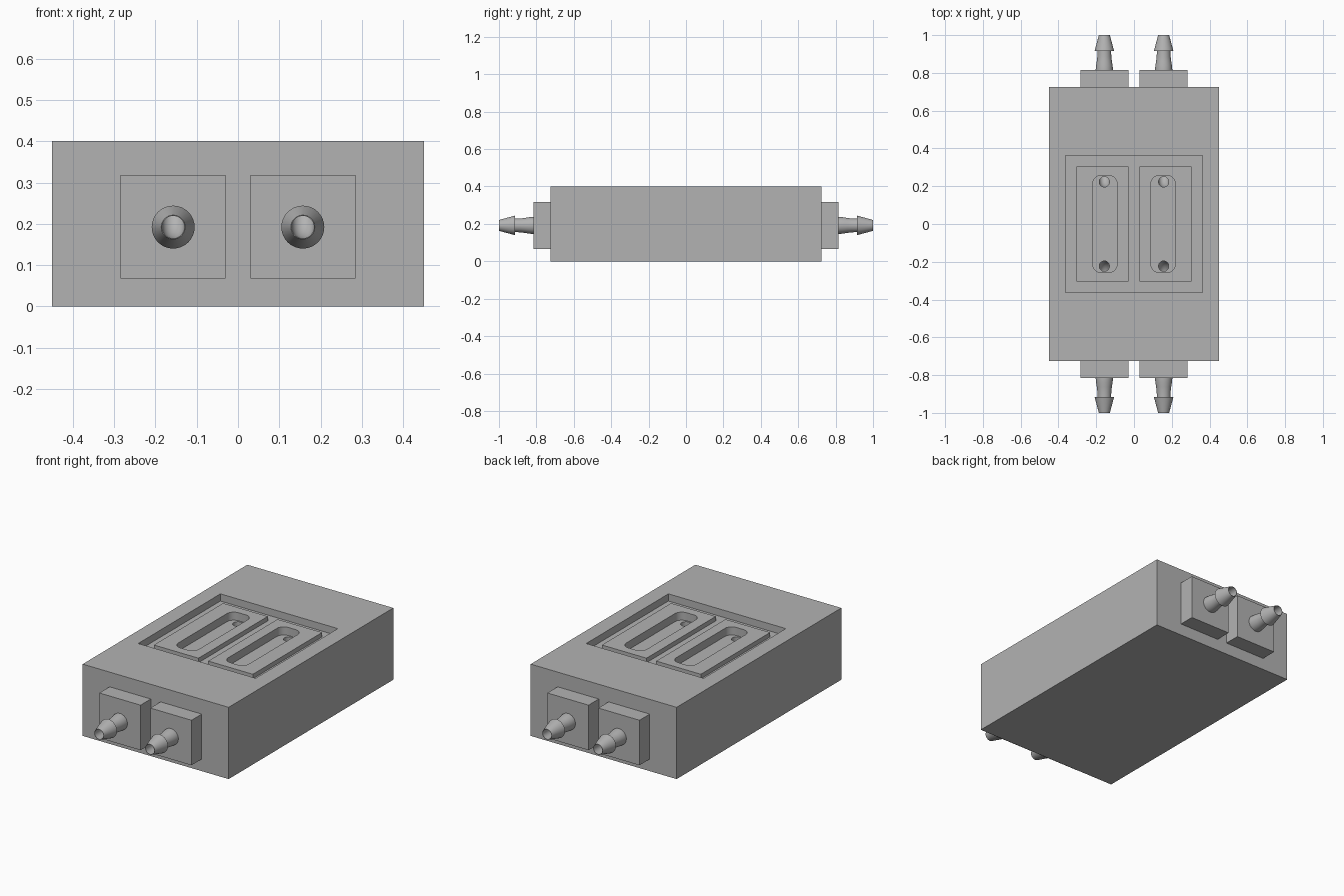
import bpy, bmesh, math
from mathutils import Matrix, Vector

if "Cube" in bpy.data.objects:
    bpy.data.objects.remove(bpy.data.objects["Cube"])

grey = bpy.data.materials.new("plain grey")
grey.use_nodes = True
grey.diffuse_color = (0.45, 0.45, 0.45, 1)
grey.node_tree.nodes["Principled BSDF"].inputs["Base Color"].default_value = grey.diffuse_color

AXIS_X, AXIS_Z = 0.157, 0.192   # fluid channel axis
BORE = 0.027
BODY_Y, PAD_Y, TIP_Y = 0.725, 0.815, 1.0
PORT_Y = 0.223                  # vertical port position in the slot
FLOOR, PLATE_TOP, SLOT_FLOOR, TOP = 0.36, 0.385, 0.34, 0.4


def make(name, bm):
    bmesh.ops.recalc_face_normals(bm, faces=bm.faces)
    me = bpy.data.meshes.new(name)
    bm.to_mesh(me)
    bm.free()
    me.materials.append(grey)
    ob = bpy.data.objects.new(name, me)
    bpy.context.collection.objects.link(ob)
    return ob


def box(name, x, y, z):
    bm = bmesh.new()
    bmesh.ops.create_cube(bm, size=1)
    for v in bm.verts:
        v.co = [lo + (c + 0.5) * (hi - lo) for c, (lo, hi) in zip(v.co, (x, y, z))]
    return make(name, bm)


def loft(name, rings):
    """Closed solid through equal-length point rings."""
    bm = bmesh.new()
    loops = [[bm.verts.new(p) for p in r] for r in rings]
    n = len(loops[0])
    for a, b in zip(loops, loops[1:]):
        for i in range(n):
            j = (i + 1) % n
            bm.faces.new((a[i], a[j], b[j], b[i]))
    bm.faces.new(loops[0])
    bm.faces.new(loops[-1])
    return make(name, bm)


def ring(centre, side, up, radius, n=32):
    return [centre + radius * (math.cos(t) * side + math.sin(t) * up)
            for t in (2 * math.pi * i / n for i in range(n))]


def rounded_slot(name, cx, hw, hl, r, z0, z1):
    pts = []
    for k, (sx, sy) in enumerate(((1, 1), (-1, 1), (-1, -1), (1, -1))):
        for i in range(9):
            t = (k + i / 8) * math.pi / 2
            pts.append((cx + sx * (hw - r) + r * math.cos(t),
                        sy * (hl - r) + r * math.sin(t)))
    return loft(name, [[Vector((x, y, z)) for x, y in pts] for z in (z0, z1)])


def channel(name, x, s):
    """Bore running in from the nozzle tip, then bending up into the slot."""
    bend = 0.05
    side = Vector((1, 0, 0))
    path = [(TIP_Y + 0.02, AXIS_Z, 0)]
    for i in range(9):
        t = i / 8 * math.pi / 2
        path.append((PORT_Y + bend * (1 - math.sin(t)),
                     AXIS_Z + bend * (1 - math.cos(t)), t))
    path.append((PORT_Y, SLOT_FLOOR + 0.02, math.pi / 2))
    return loft(name, [ring(Vector((x, s * y, z)), side,
                            Vector((0, s * math.sin(t), math.cos(t))), BORE)
                       for y, z, t in path])


def cut(ob, cutters):
    for c in cutters:
        m = ob.modifiers.new("cut", "BOOLEAN")
        m.operation, m.solver, m.object = "DIFFERENCE", "EXACT", c
    bpy.context.view_layer.update()
    me = bpy.data.meshes.new_from_object(ob.evaluated_get(bpy.context.evaluated_depsgraph_get()))
    ob.modifiers.clear()
    ob.data = me


# Main block, recess and the parts around each channel
body = box("body", (-0.45, 0.45), (-BODY_Y, BODY_Y), (0, TOP))
recess = box("recess_cutter", (-0.362, 0.362), (-0.362, 0.362), (FLOOR, TOP + 0.1))
cutters, body_cutters, parts = [recess], [recess], [body]

# Nozzle outline: distance along y, radius
barb = [(PAD_Y - 0.01, 0.046), (PAD_Y, 0.046), (0.838, 0.044), (0.862, 0.040),
        (0.885, 0.037), (0.915, 0.036), (0.915, 0.052), (TIP_Y, 0.029)]

for sx, lr in ((1, "left"), (-1, "right")):
    x = sx * AXIS_X
    # Raised window plate with a long rounded slot
    slot = rounded_slot("slot_cutter_" + lr, sx * 0.154, 0.064, 0.256, 0.042,
                        SLOT_FLOOR, TOP + 0.1)
    plate = box("window_plate_" + lr, sorted((sx * 0.03, sx * 0.305)),
                (-0.305, 0.305), (FLOOR, PLATE_TOP))
    cut(plate, [slot])
    parts.append(plate)
    cutters.append(slot)
    body_cutters.append(slot)
    for sy, fb in ((-1, "front"), (1, "back")):
        tag = fb + "_" + lr
        bore = channel("channel_cutter_" + tag, x, sy)
        cutters.append(bore)
        body_cutters.append(bore)
        # Square connector pad and barbed hose nozzle
        pad = box("connector_pad_" + tag, sorted((sx * 0.03, sx * 0.284)),
                  sorted((sy * BODY_Y, sy * PAD_Y)), (0.067, 0.318))
        nozzle = loft("hose_nozzle_" + tag,
                      [ring(Vector((x, sy * y, AXIS_Z)), Vector((1, 0, 0)),
                            Vector((0, 0, 1)), r) for y, r in barb])
        cut(pad, [bore])
        cut(nozzle, [bore])
        parts += [pad, nozzle]

cut(body, body_cutters)
for c in cutters:
    bpy.data.objects.remove(c)

# Smooth the round surfaces, keep the edges crisp
bpy.ops.object.select_all(action="DESELECT")
for p in parts:
    p.select_set(True)
bpy.context.view_layer.objects.active = body
bpy.ops.object.shade_smooth_by_angle(angle=math.radians(30))
